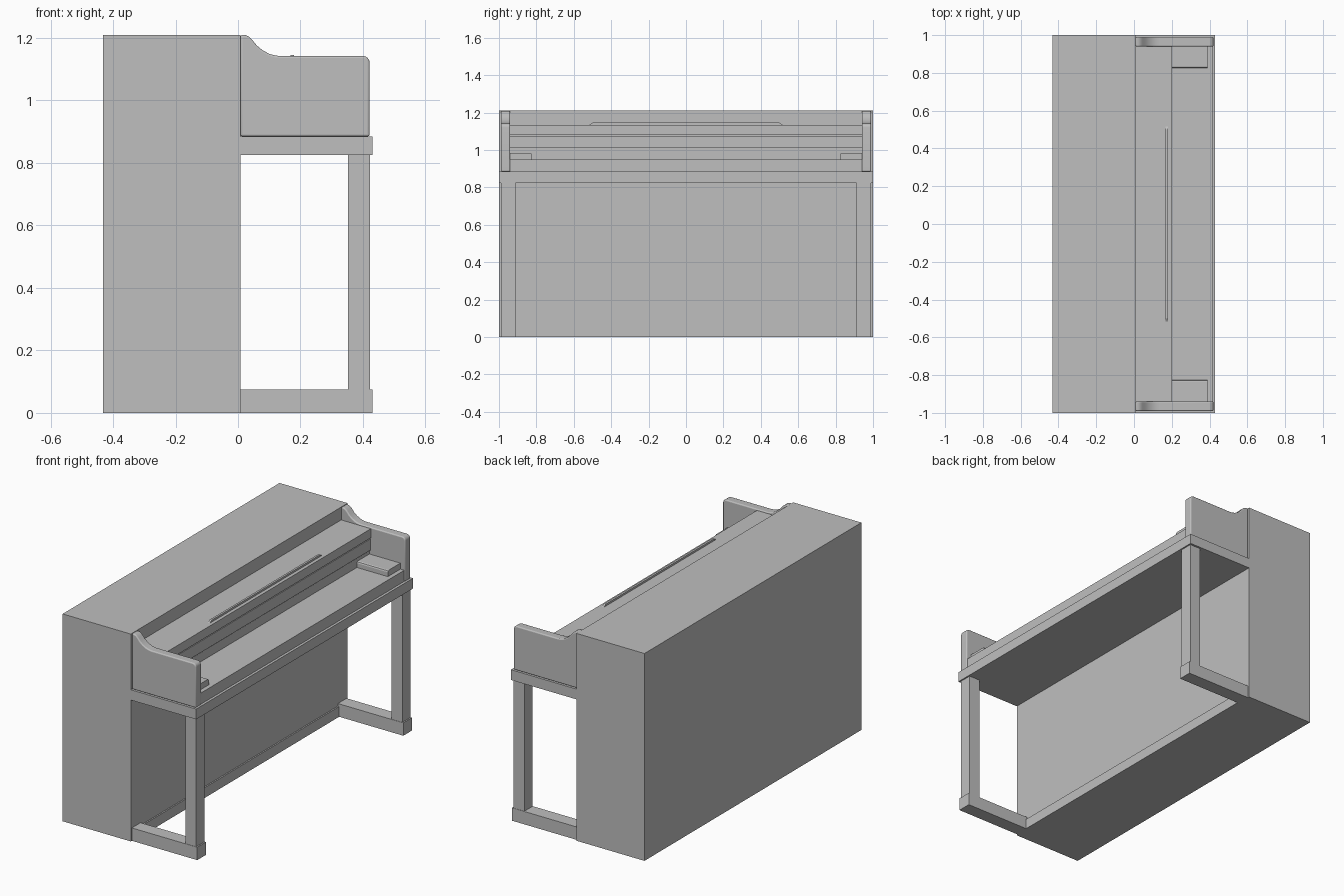
import bpy, bmesh, math

if "Cube" in bpy.data.objects:
    bpy.data.objects.remove(bpy.data.objects["Cube"])

grey = bpy.data.materials.new("plain_grey")
grey.diffuse_color = (0.52, 0.52, 0.52, 1)
grey.use_nodes = True
grey.node_tree.nodes["Principled BSDF"].inputs["Base Color"].default_value = grey.diffuse_color


def finish(name, bm, bevel=0.0, segments=3):
    bmesh.ops.recalc_face_normals(bm, faces=bm.faces)
    me = bpy.data.meshes.new(name)
    bm.to_mesh(me)
    bm.free()
    ob = bpy.data.objects.new(name, me)
    bpy.context.collection.objects.link(ob)
    me.materials.append(grey)
    if bevel:
        mod = ob.modifiers.new("rounded_edges", 'BEVEL')
        mod.width, mod.segments = bevel, segments
        mod.limit_method, mod.angle_limit = 'ANGLE', math.radians(50)
        bpy.context.view_layer.objects.active = ob
        ob.select_set(True)
        bpy.ops.object.shade_smooth_by_angle(angle=math.radians(35))
        ob.select_set(False)
    return ob


def box(name, x, y, z, bevel=0.0):
    bm = bmesh.new()
    bmesh.ops.create_cube(bm, size=1)
    for v in bm.verts:
        v.co = [(a + b) / 2 + c * (b - a) for c, (a, b) in zip(v.co, (x, y, z))]
    return finish(name, bm, bevel)


def extrude(name, points, offset, bevel=0.0):
    bm = bmesh.new()
    face = bm.faces.new([bm.verts.new(p) for p in points])
    new = bmesh.ops.extrude_face_region(bm, geom=[face])["geom"]
    bmesh.ops.translate(bm, vec=offset, verts=[g for g in new if isinstance(g, bmesh.types.BMVert)])
    return finish(name, bm, bevel)


# Main cabinet and toe board
box("cabinet", (-0.432, 0.008), (-1, 1), (0, 1.21))
box("toe_board", (0.0, 0.016), (-0.91, 0.91), (0, 0.06))

# Key bed and key slip
box("key_bed", (0.0, 0.43), (-1, 1), (0.825, 0.885))
box("key_slip", (0.0, 0.415), (-0.945, 0.945), (0.88, 0.95))

# Fall board in three bands, with the shelf on top
box("lower_fall_board", (0.0, 0.19), (-0.945, 0.945), (0.945, 1.003))
box("fall_board", (0.0, 0.198), (-0.945, 0.945), (1.01, 1.076))
box("fall_board_core", (0.0, 0.185), (-0.945, 0.945), (0.99, 1.09))
box("shelf", (0.0, 0.2), (-0.945, 0.945), (1.082, 1.135))

# Music ledge with sloping ends
extrude("music_ledge", [(0.168, -0.525, 1.13), (0.168, 0.525, 1.13),
                        (0.168, 0.50, 1.146), (0.168, -0.50, 1.146)], (0.012, 0, 0))

# Arm outline: S-curve down from the cabinet and a rounded front corner
arm = [(0.008, 0.885), (0.008, 1.21), (0.024, 1.209), (0.036, 1.203), (0.046, 1.193),
       (0.06, 1.176), (0.078, 1.161), (0.1, 1.149), (0.118, 1.144), (0.135, 1.142)]
for i in range(7):
    t = math.radians(90 - 15 * i)
    arm.append((0.4 + 0.021 * math.cos(t), 1.121 + 0.021 * math.sin(t)))
arm.append((0.421, 0.885))

for side, s in (("left", -1), ("right", 1)):
    def span(a, b):
        return tuple(sorted((s * a, s * b)))
    extrude(side + "_arm", [(x, s * 0.94, z) for x, z in arm], (0, s * 0.05, 0), 0.006)
    # Cheek block beside the keys, rounded at its inner top edge
    block = [(0.94, 0.945), (0.94, 0.985), (0.835, 0.985), (0.828, 0.982), (0.825, 0.975), (0.825, 0.945)]
    extrude(side + "_cheek_block", [(0.19, s * y, z) for y, z in block], (0.2, 0, 0))
    # Front leg and floor runner
    box(side + "_leg", (0.352, 0.422), span(0.912, 0.988), (0.07, 0.83))
    box(side + "_foot", (0.0, 0.43), span(0.91, 0.99), (0, 0.075))
